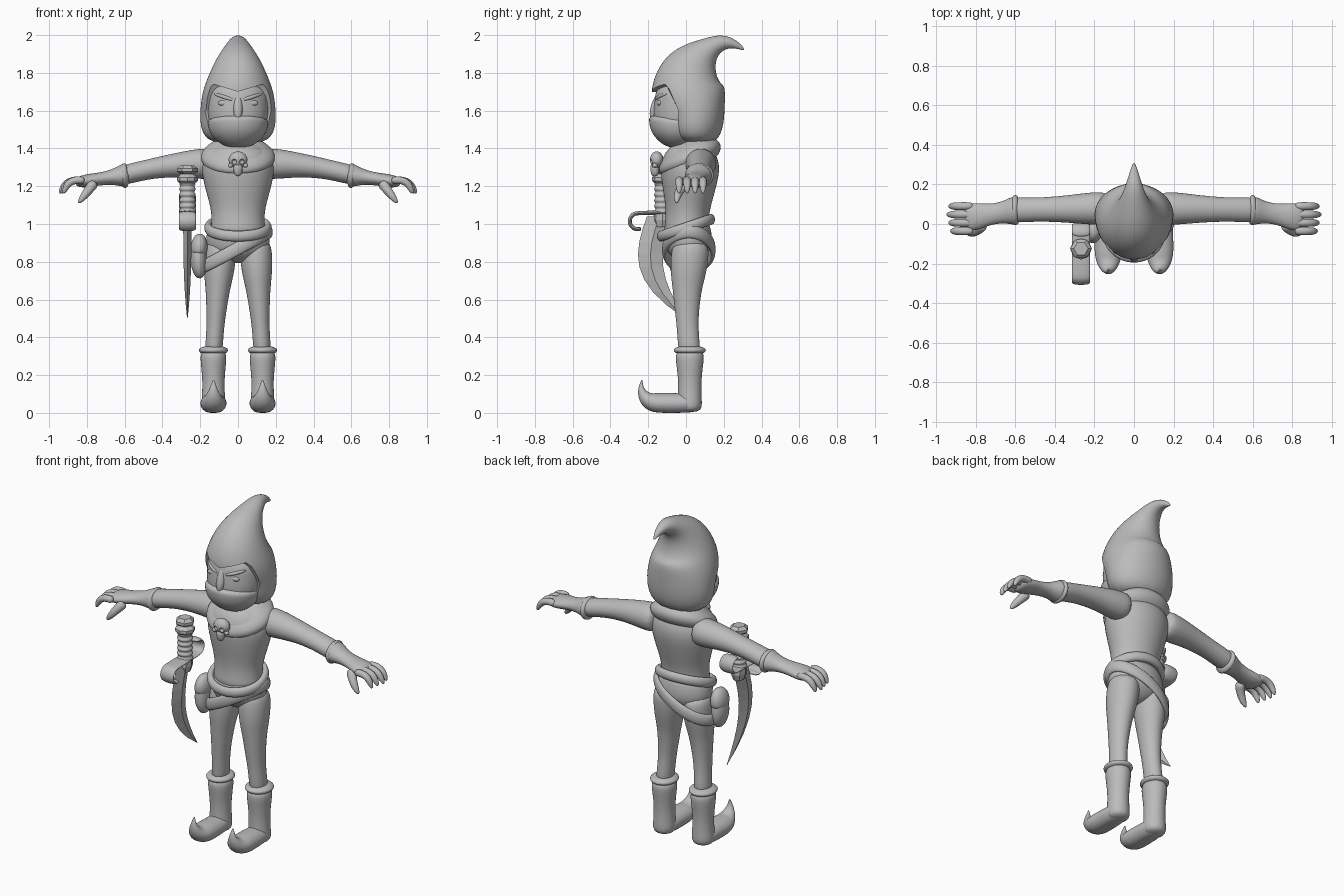
import bpy, bmesh
from math import sin, cos, pi, tau, radians
from mathutils import Vector

if "Cube" in bpy.data.objects:
    bpy.data.objects.remove(bpy.data.objects["Cube"])

SHADE = (.5, .5, .5, 1)
grey = bpy.data.materials.new("plain_grey")
grey.use_nodes = True
grey.diffuse_color = SHADE
grey.node_tree.nodes["Principled BSDF"].inputs["Base Color"].default_value = SHADE

ACROSS, ALONG, UP = Vector((1, 0, 0)), Vector((0, 1, 0)), Vector((0, 0, 1))


def finish(name, bm, mirror=False, levels=0, smooth=True):
    bmesh.ops.recalc_face_normals(bm, faces=bm.faces[:])
    mesh = bpy.data.meshes.new(name)
    bm.to_mesh(mesh)
    bm.free()
    mesh.materials.append(grey)
    mesh.polygons.foreach_set("use_smooth", [smooth] * len(mesh.polygons))
    ob = bpy.data.objects.new(name, mesh)
    bpy.context.collection.objects.link(ob)
    if mirror:
        ob.modifiers.new("Mirror", "MIRROR")
    if levels:
        subdivision = ob.modifiers.new("Subdivision", "SUBSURF")
        subdivision.levels = subdivision.render_levels = levels
    return ob


def loft(name, rows, normal=None, ref=ACROSS, sides=12, closed=False, mirror=False, faceted=False):
    """Skin elliptical rings (x, y, z, a, b); a lies along ref, b across it."""
    bm = bmesh.new()
    centres = [Vector(row[:3]) for row in rows]
    last = len(rows) - 1
    # make up for the shrinkage of the subdivision
    grow = 1 if faceted else 3 / (2 + cos(tau / sides))
    rings = []
    for i, row in enumerate(rows):
        if closed:
            direction = centres[(i + 1) % len(rows)] - centres[i - 1]
        else:
            direction = normal or centres[min(i + 1, last)] - centres[max(i - 1, 0)]
        direction = direction.normalized()
        u = (ref - direction * ref.dot(direction)).normalized()
        v = direction.cross(u)
        angles = [tau * k / sides for k in range(sides)]
        rings.append([bm.verts.new(centres[i] + grow * (u * row[3] * cos(w) + v * row[4] * sin(w)))
                      for w in angles])
    pairs = list(zip(rings, rings[1:]))
    if closed:
        pairs.append((rings[-1], rings[0]))
    else:
        bm.faces.new(rings[0])
        bm.faces.new(rings[-1])
    for low, high in pairs:
        for k in range(sides):
            bm.faces.new((low[k - 1], low[k], high[k], high[k - 1]))
    return finish(name, bm, mirror, 0 if faceted else 2, not faceted)


def limb(name, start, end, radii, flat=(1, 1), bow=(0, 0, 0), **options):
    """Evenly spaced rings from start to end, bowed sideways; flat is depth over width at both ends."""
    start, end, bow = Vector(start), Vector(end), Vector(bow)
    rows = []
    for i, radius in enumerate(radii):
        t = i / (len(radii) - 1)
        depth = radius * (flat[0] + (flat[1] - flat[0]) * t)
        rows.append((*(start.lerp(end, t) + bow * sin(pi * t)), radius, depth))
    return loft(name, rows, **options)


def ball(name, at, size, mirror=False):
    bm = bmesh.new()
    bmesh.ops.create_uvsphere(bm, u_segments=20, v_segments=12, radius=1)
    bmesh.ops.scale(bm, vec=size, verts=bm.verts)
    bmesh.ops.translate(bm, vec=at, verts=bm.verts)
    return finish(name, bm, mirror)


def cut(ob, cutter):
    boolean = ob.modifiers.new("Cut", "BOOLEAN")
    boolean.operation = "DIFFERENCE"
    boolean.solver = "EXACT"
    boolean.object = cutter
    graph = bpy.context.evaluated_depsgraph_get()
    graph.update()
    mesh = bpy.data.meshes.new_from_object(ob.evaluated_get(graph))
    ob.modifiers.clear()
    ob.data = mesh
    mesh.set_sharp_from_angle(angle=radians(35))
    bpy.data.objects.remove(cutter)


# Hood with a curled tip
hood = loft("hood", [(0, *row) for row in (
    (.04, 1.42, .15, .1), (.05, 1.5, .2, .15), (.05, 1.6, .2, .16), (0, 1.7, .19, .21),
    (.02, 1.8, .15, .17), (.06, 1.87, .11, .12), (.12, 1.93, .07, .06), (.2, 1.97, .04, .04),
    (.27, 1.95, .02, .02), (.31, 1.92, .004, .004))], sides=16)

# Face opening, with a peaked brim
bm = bmesh.new()
outline = ((-.4, 1.3), (-.4, 1.7), (-.1, 1.7), (-.04, 1.6), (-.04, 1.5), (-.06, 1.3))
slices = []
for k in range(-2, 3):
    lift = (0, .04, -.08)[abs(k)]
    slices.append([bm.verts.new((k * .13, y, z + (lift if z == 1.7 else 0))) for y, z in outline])
for low, high in zip(slices, slices[1:]):
    for k in range(len(outline)):
        bm.faces.new((low[k - 1], low[k], high[k], high[k - 1]))
bm.faces.new(slices[0])
bm.faces.new(slices[-1])
cut(hood, finish("hood_cutter", bm))

# Face and mask
limb("face", (0, -.05, 1.41), (0, -.01, 1.75), (.05, .12, .15, .16, .16, .16, .12), flat=(.9, .9))
limb("mask", (0, -.06, 1.4), (0, -.04, 1.57), (.05, .12, .15, .16, .16), flat=(.9, .97))
limb("nose", (0, -.14, 1.7), (0, -.18, 1.55), (.01, .02, .025, .025, .01), sides=8)
limb("mask_ridge", (0, -.17, 1.56), (0, -.12, 1.44), (.03, .03, .02), sides=8)
ball("eye", (.07, -.14, 1.64), (.036, .014, .016), mirror=True)
limb("brow", (.02, -.16, 1.655), (.13, -.1, 1.69), (.008, .012, .006), bow=(0, -.02, 0),
     ref=UP, sides=8, mirror=True)

# Torso, cowl and pelvis
limb("torso", (0, 0, .92), (0, .03, 1.44), (.15, .14, .14, .16, .18, .195, .18, .1), flat=(.82, .8))
limb("cowl", (0, .01, 1.29), (0, .04, 1.46), (.15, .19, .2, .185, .14, .09), flat=(.9, .8),
     normal=Vector((0, -.3, 1)))
limb("pelvis", (0, .03, .79), (0, 0, 1.01), (.06, .15, .17, .165, .15), flat=(.7, .78))

# Arms and gloves
limb("arm", (.12, .08, 1.32), (.64, .07, 1.25), (.08, .083, .076, .068, .063, .06, .063, .06),
     flat=(1, .8), bow=(0, 0, .02), ref=ALONG, mirror=True)
limb("glove", (.58, .07, 1.26), (.86, .03, 1.22), (.076, .068, .055, .052, .055, .064, .07, .06),
     flat=(.9, .4), ref=ALONG, mirror=True)
limb("glove_cuff", (.58, .07, 1.257), (.62, .07, 1.255), (.06, .077, .077, .06),
     flat=(.86, .86), ref=ALONG, mirror=True)
for i, finger in enumerate(("little", "ring", "middle", "index")):
    y = .09 - .042 * i
    limb(finger + "_finger", (.81, y, 1.23), (.945 - .01 * abs(i - 1), y, 1.16),
         (.02, .02, .02, .018, .008), bow=(.02, 0, .03), ref=ALONG, sides=8, mirror=True)
limb("thumb", (.76, 0, 1.22), (.845, -.05, 1.11), (.03, .026, .022, .018, .007),
     bow=(0, -.015, 0), ref=ALONG, sides=8, mirror=True)

# Legs and boots
limb("leg", (.09, .03, .92), (.13, .02, .3), (.08, .086, .08, .064, .055, .047, .046, .046),
     flat=(1.15, 1.25), bow=(0, -.02, 0), mirror=True)
limb("boot_shaft", (.13, .02, .34), (.13, .02, 0), (.07, .068, .06, .058, .062, .066), flat=(1.1, 1), mirror=True)
limb("boot_cuff", (.13, .02, .355), (.13, .02, .31), (.05, .078, .078, .06), flat=(1.1, 1.1), mirror=True)

# Feet with toes that curl up and back along an arc
path = [(.08 - .075 * i, .05) for i in range(4)]
path += [(-.15 - .09 * sin(.4 * i), .14 - .09 * cos(.4 * i)) for i in range(1, 6)]
girth = (.05, .066, .068, .07, .062, .048, .03, .014, .003)
foot = loft("boot_foot", [(.13, y, z, r, r * .8) for (y, z), r in zip(path, girth)], mirror=True)
for v in foot.data.vertices:
    v.co.z = max(v.co.z, 0)

# Belt and slung hip strap
turns = [tau * i / 24 for i in range(24)]
loft("belt", [(.16 * cos(w), .135 * sin(w), .98 + .045 * sin(w), .028, .02) for w in turns],
     ref=UP, sides=8, closed=True)
loft("hip_strap", [(-.01 + .18 * cos(w), .015 + .127 * sin(w), .865 + .095 * cos(w), .034, .016) for w in turns],
     ref=UP, sides=8, closed=True)

# Pouch
limb("pouch", (-.2, -.03, .71), (-.2, -.03, .93), (.02, .04, .043, .038, .025),
     flat=(1.5, 1.5), bow=(-.01, 0, 0))
limb("pouch_flap", (-.21, -.03, .83), (-.2, -.03, .95), (.04, .046, .042, .02), flat=(1.5, 1.5))

# Skull clasp
skull = ball("skull_clasp", (0, -.155, 1.34), (.05, .036, .044))
for side in (-1, 1):
    cut(skull, ball("socket_cutter", (side * .021, -.192, 1.33), (.014, .02, .014)))
limb("skull_jaw", (0, -.165, 1.32), (0, -.165, 1.25), (.025, .025, .016), sides=8)
ball("skull_cheek", (.04, -.165, 1.31), (.014, .014, .012), mirror=True)

# Sword pommel, ribbed grip and guard block
SX, SY = -.268, -.125
limb("pommel", (SX, SY, 1.26), (SX, SY, 1.31), (.03, .055, .055, .036), sides=6, faceted=True)
limb("pommel_collar", (SX, SY, 1.21), (SX, SY, 1.265), (.035, .055, .055, .035), sides=8, faceted=True)
limb("grip", (SX, SY, 1.05), (SX, SY, 1.22), (.034, .044, .044) * 6)
limb("guard_block", (SX, SY, .985), (SX, SY, 1.095), (.03, .042, .042, .03), flat=(1.3, 1),
     sides=8, faceted=True)

# Guard bar: hooks down in front and up behind
R, MID = .045, 1.06
bends = [.6 * i for i in range(7)]
hooks = [(-.255 - R * sin(w), MID - R + R * cos(w)) for w in reversed(bends)]
hooks += [(-R + R * sin(w), MID + R - R * cos(w)) for w in bends]
loft("guard", [(SX, y, z, R, R / 4) for y, z in hooks], sides=8)

# Blade: a bowed diamond section narrowing to the tip
blade = []
for i in range(9):
    t = i / 8
    y = -.14 - .06 * sin(pi * t) + .13 * t ** 3
    blade.append((SX, y, 1.04 - .535 * t, .022 - .02 * t ** 3, .067 - .064 * t ** 4))
loft("blade", blade, normal=UP, sides=4, faceted=True)
